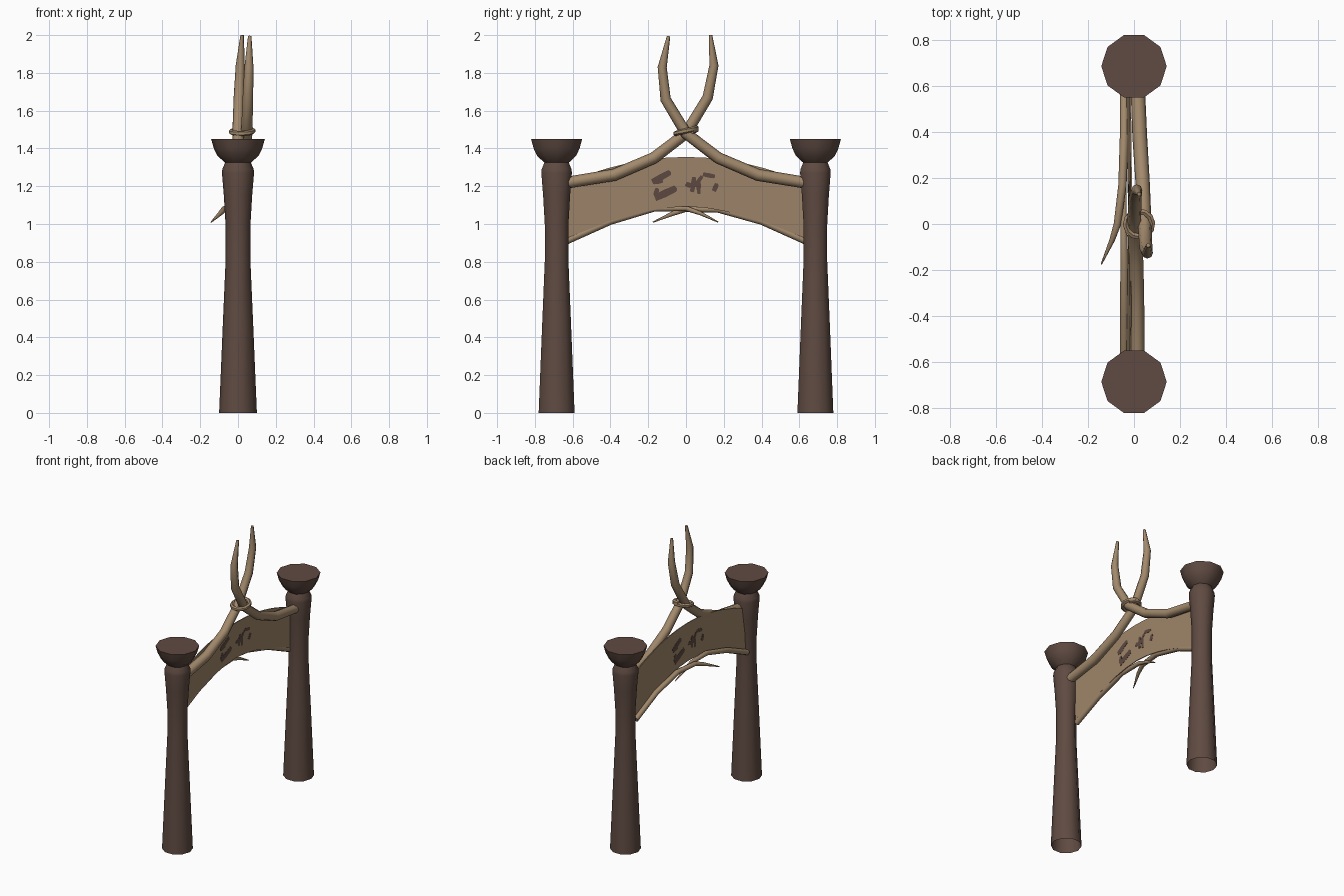
import bpy, bmesh, math
from mathutils import Vector

if "Cube" in bpy.data.objects:
    bpy.data.objects.remove(bpy.data.objects["Cube"])


def material(name, rgb):
    m = bpy.data.materials.new(name)
    m.diffuse_color = (*rgb, 1)
    m.use_nodes = True
    m.node_tree.nodes["Principled BSDF"].inputs["Base Color"].default_value = m.diffuse_color
    return m


WOOD = material("dark wood", (0.115, 0.070, 0.054))
TAN = material("pale branch", (0.36, 0.25, 0.15))
CLOTH = material("hide cloth", (0.35, 0.24, 0.145))
PAINT = material("brown paint", (0.112, 0.068, 0.053))


def finish(name, bm, mat, smooth=None):
    bmesh.ops.recalc_face_normals(bm, faces=bm.faces)
    me = bpy.data.meshes.new(name)
    bm.to_mesh(me)
    bm.free()
    ob = bpy.data.objects.new(name, me)
    bpy.context.collection.objects.link(ob)
    me.materials.append(mat)
    if smooth:
        bpy.ops.object.select_all(action='DESELECT')
        ob.select_set(True)
        bpy.context.view_layer.objects.active = ob
        bpy.ops.object.shade_smooth_by_angle(angle=math.radians(smooth))
    return ob


def skin(bm, rings):
    for a, b in zip(rings, rings[1:]):
        n = len(a)
        for i in range(n):
            bm.faces.new((a[i], a[(i + 1) % n], b[(i + 1) % n], b[i]))


def tube(name, pts, sides=8):
    """Sweep a round section along (x, y, z, radius) points."""
    bm = bmesh.new()
    ps = [Vector(p[:3]) for p in pts]
    rings = []
    for i, p in enumerate(ps):
        t = (ps[min(i + 1, len(ps) - 1)] - ps[max(i - 1, 0)]).normalized()
        u = Vector((1, 0, 0.01))
        if abs(t.x) > 0.8 or name == "binding_ring":
            u = Vector((0, 0, 1))
        u = (u - t * u.dot(t)).normalized()
        v = t.cross(u)
        rings.append([bm.verts.new(p + pts[i][3] * (
            u * math.cos(2 * math.pi * k / sides) + v * math.sin(2 * math.pi * k / sides)))
            for k in range(sides)])
    skin(bm, rings)
    bm.faces.new(rings[0])
    bm.faces.new(rings[-1])
    return finish(name, bm, TAN, 50)


# Posts: ten-sided turned profile with a bowl-shaped head, open underneath
PROFILE = [(0.100, 0), (0.079, 0.5), (0.066, 0.8), (0.066, 1.0), (0.075, 1.15),
           (0.085, 1.27), (0.083, 1.29), (0.068, 1.325), (0.108, 1.36),
           (0.128, 1.40), (0.142, 1.45)]
for side, label in ((-1, "front"), (1, "back")):
    bm = bmesh.new()
    rings = [[bm.verts.new((r * math.cos(k * math.pi / 5),
                            side * 0.685 + r * math.sin(k * math.pi / 5), z))
              for k in range(10)] for r, z in PROFILE]
    skin(bm, rings)
    bm.faces.new(rings[-1])
    finish(label + "_post", bm, WOOD, 40)

# Crossed upper branches ending in upright horns
tube("upper_branch_a", [
    (0.015, -0.625, 1.22, 0.031), (0.013, -0.38, 1.26, 0.032), (0.010, -0.17, 1.35, 0.031),
    (0.000, 0.00, 1.48, 0.030), (0.005, 0.115, 1.67, 0.028), (0.012, 0.148, 1.84, 0.024),
    (0.022, 0.13, 2.0, 0.009)])
tube("upper_branch_b", [
    (0.015, 0.625, 1.22, 0.031), (0.025, 0.38, 1.26, 0.032), (0.038, 0.17, 1.35, 0.031),
    (0.046, 0.00, 1.48, 0.030), (0.052, -0.108, 1.66, 0.028), (0.058, -0.126, 1.83, 0.024),
    (0.062, -0.092, 1.995, 0.009)])

# Thin lower branches following the bottom of the cloth
tube("lower_branch_a", [
    (-0.042, -0.63, 0.912, 0.019), (-0.042, -0.40, 1.015, 0.019), (-0.042, -0.17, 1.082, 0.017),
    (-0.045, 0.0, 1.083, 0.014), (-0.042, 0.08, 1.055, 0.010), (-0.035, 0.17, 1.01, 0.003)])
tube("lower_branch_b", [
    (-0.042, 0.63, 0.912, 0.019), (-0.042, 0.40, 1.015, 0.019), (-0.050, 0.17, 1.078, 0.018),
    (-0.072, 0.0, 1.080, 0.016), (-0.095, -0.07, 1.055, 0.012), (-0.142, -0.175, 1.01, 0.003)])

# Binding ring wound round the crossing
tube("binding_ring", [
    (0.022 + 0.058 * math.cos(a), 0.055 * math.sin(a),
     1.49 + 0.012 * math.sin(a) + 0.012 * (i / 14 - 0.5), 0.014)
    for i in range(15) for a in [0.6 + i * 2 * math.pi / 12]], 6)


# Hanging cloth: arched band, leaning slightly
def cloth_x(z):
    return -0.012 - 0.045 * (1.35 - z)


bm = bmesh.new()
sections = []
for i in range(13):
    y = -0.625 + 1.25 * i / 12
    s = abs(y) / 0.625
    top = 1.355 - 0.135 * s ** 2
    low = 1.093 - 0.185 * s ** 1.8
    sections.append([bm.verts.new((cloth_x(z) + d, y, z))
                     for z, d in ((low, -0.003), (top, -0.003), (top, 0.003), (low, 0.003))])
skin(bm, sections)
bm.faces.new(sections[0])
bm.faces.new(sections[-1])
finish("hanging_cloth", bm, CLOTH)

# Abstract painted daubs, as (y0, z0, y1, z1, half width), on both cloth faces
DAUBS = [(-0.18, 1.225, -0.085, 1.27, 0.017), (-0.17, 1.22, -0.125, 1.225, 0.010),
         (-0.165, 1.14, -0.055, 1.185, 0.020), (-0.165, 1.15, -0.150, 1.185, 0.013),
         (0.0, 1.215, 0.025, 1.20, 0.014), (0.03, 1.17, 0.045, 1.245, 0.013),
         (0.045, 1.20, 0.085, 1.25, 0.011), (0.065, 1.16, 0.07, 1.235, 0.011),
         (0.09, 1.265, 0.15, 1.25, 0.012), (0.145, 1.175, 0.165, 1.21, 0.013)]
bm = bmesh.new()
for face in (1, -1):
    for y0, z0, y1, z1, w in DAUBS:
        d = Vector((y1 - y0, z1 - z0)).normalized() * w
        n = Vector((-d.y, d.x))
        a, b = Vector((y0, z0)), Vector((y1, z1))
        outline = [a + n * 0.7, a - n, (a + b) / 2 - n, b - n * 0.7, b + d * 0.4, b + n, (a + b) / 2 + n]
        rings = [[bm.verts.new((cloth_x(p.y) + face * off, face * p.x, p.y)) for p in outline]
                 for off in (0.002, 0.0045)]
        skin(bm, rings)
        bm.faces.new(rings[0])
        bm.faces.new(rings[1])
finish("painted_daubs", bm, PAINT)
